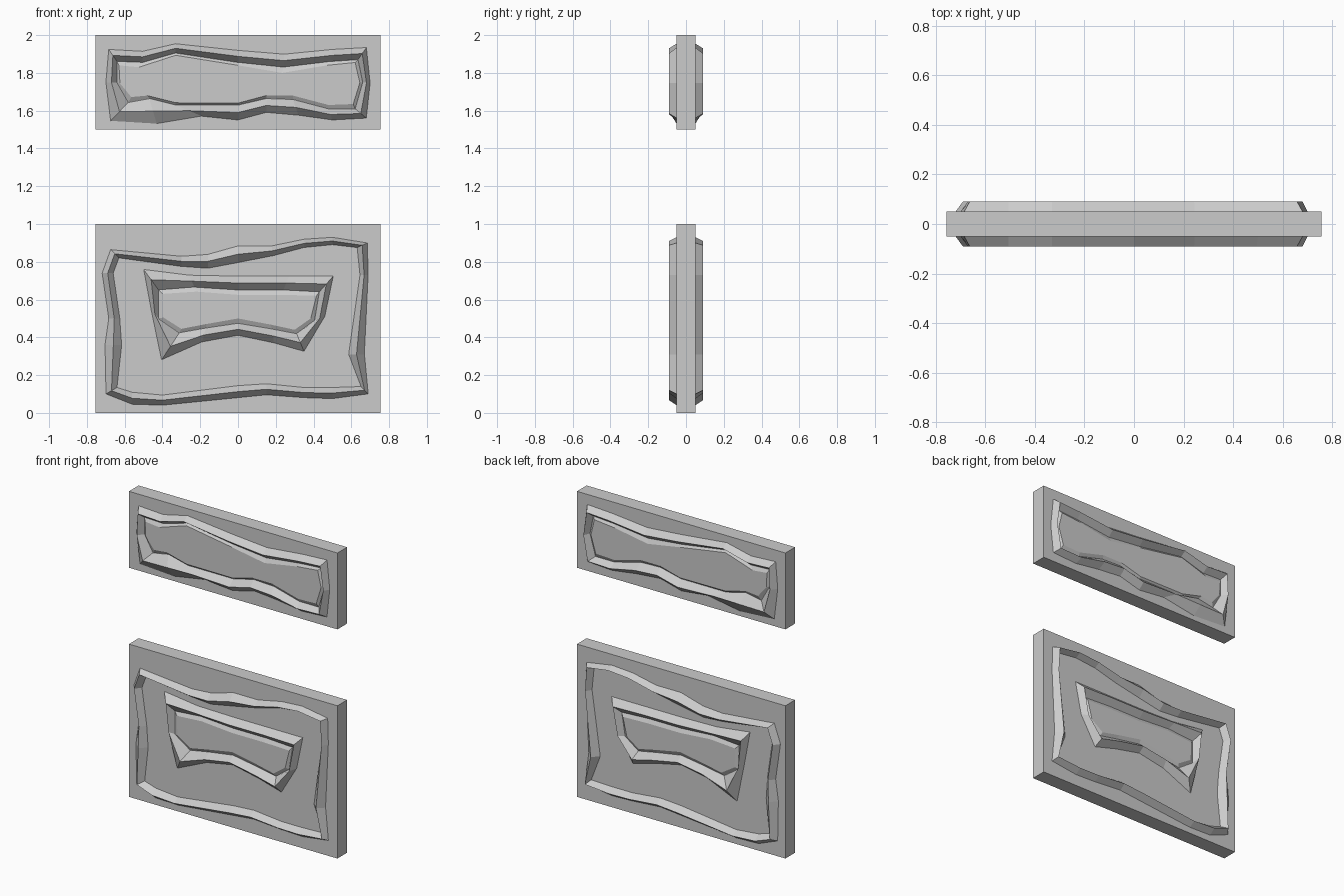
import bpy, bmesh

FACE, CREST = 0.05, 0.09


def finish(name, bm):
    bmesh.ops.recalc_face_normals(bm, faces=bm.faces)
    me = bpy.data.meshes.new(name)
    bm.to_mesh(me)
    bm.free()
    ob = bpy.data.objects.new(name, me)
    bpy.context.collection.objects.link(ob)
    return ob


def slab(name, z0, z1):
    bm = bmesh.new()
    bmesh.ops.create_cube(bm, size=1)
    for v in bm.verts:
        v.co = (v.co.x * 1.51, v.co.y * 2 * FACE, z0 + (v.co.z + 0.5) * (z1 - z0))
    finish(name, bm)


def relief(name, loops, closed_centre=False):
    """Bridge (points, depth) loops on the front face and mirror to the back."""
    bm = bmesh.new()
    rows = [[bm.verts.new((x, -d, z)) for x, z in pts] for pts, d in loops]
    n = len(rows[0])
    for a, b in zip(rows, rows[1:]):
        for i in range(n):
            j = (i + 1) % n
            bm.faces.new((a[i], a[j], b[j], b[i]))
    if closed_centre:
        bm.faces.new(rows[-1])
    ob = finish(name, bm)
    # make the outside face the viewer on the front side
    if sum(p.normal.y * p.area for p in ob.data.polygons) > 0:
        ob.data.flip_normals()
    mod = ob.modifiers.new("both_sides", 'MIRROR')
    mod.use_axis = (False, True, False)
    mod.use_mirror_merge = False


def ridge(name, outer, inner):
    mid = [((a + c) / 2, (b + d) / 2) for (a, b), (c, d) in zip(outer, inner)]
    relief(name, [(outer, FACE - 0.001), (mid, CREST), (inner, FACE - 0.001)])


def raised_panel(name, base, top):
    relief(name, [(base, FACE), (top, FACE + 0.012)], True)


# Two flat slabs
slab("lower_slab", 0, 1)
slab("upper_slab", 1.5, 2)

# Wavy border of the lower slab
ridge("lower_border",
      [(-.675, .865), (-.30, .83), (-.16, .84), (0, .885), (.18, .885), (.35, .92),
       (.5, .93), (.685, .90), (.69, .73), (.67, .31), (.69, .10), (.5, .075),
       (.35, .08), (.15, .095), (0, .08), (-.40, .04), (-.56, .045), (-.70, .10),
       (-.705, .36), (-.685, .50), (-.72, .74)],
      [(-.63, .82), (-.30, .775), (-.16, .765), (0, .795), (.18, .83), (.35, .875),
       (.5, .89), (.63, .875), (.645, .73), (.585, .31), (.65, .14), (.5, .135),
       (.35, .135), (.15, .155), (0, .145), (-.40, .095), (-.56, .11), (-.64, .135),
       (-.615, .36), (-.625, .50), (-.66, .74)])

# Small inner ring of the lower slab
inner_edge = [(-.42, .65), (-.23, .665), (0, .65), (.24, .65), (.43, .64), (.405, .49),
              (.31, .42), (.18, .445), (0, .475), (-.17, .45), (-.31, .425), (-.42, .50)]
ridge("inner_ring",
      [(-.50, .76), (-.26, .73), (0, .725), (.27, .725), (.505, .725), (.46, .51),
       (.35, .325), (.19, .37), (0, .41), (-.19, .375), (-.405, .28), (-.46, .545)],
      inner_edge)
raised_panel("inner_panel", inner_edge,
             [(-.40, .63), (-.22, .642), (0, .625), (.23, .625), (.415, .62), (.385, .50),
              (.30, .44), (.17, .468), (0, .50), (-.17, .47), (-.30, .445), (-.395, .505)])

# Wavy border of the upper slab
upper_edge = [(-.64, 1.86), (-.505, 1.855), (-.33, 1.905), (0, 1.855), (.24, 1.83),
              (.49, 1.86), (.635, 1.87), (.66, 1.75), (.62, 1.61), (.48, 1.61),
              (.29, 1.66), (.15, 1.665), (0, 1.63), (-.33, 1.63), (-.47, 1.665),
              (-.58, 1.645), (-.64, 1.75)]
ridge("upper_border",
      [(-.685, 1.925), (-.505, 1.915), (-.33, 1.955), (0, 1.92), (.245, 1.90),
       (.5, 1.925), (.68, 1.935), (.70, 1.745), (.68, 1.56), (.5, 1.55),
       (.32, 1.575), (.15, 1.59), (0, 1.55), (-.19, 1.57), (-.43, 1.53),
       (-.675, 1.545), (-.70, 1.75)],
      upper_edge)
raised_panel("upper_panel", upper_edge,
             [(-.63, 1.84), (-.525, 1.83), (-.33, 1.893), (0, 1.84), (.235, 1.80),
              (.47, 1.84), (.62, 1.855), (.645, 1.748), (.61, 1.635), (.48, 1.63),
              (.29, 1.68), (.15, 1.68), (0, 1.64), (-.33, 1.642), (-.48, 1.68),
              (-.565, 1.672), (-.625, 1.745)])
